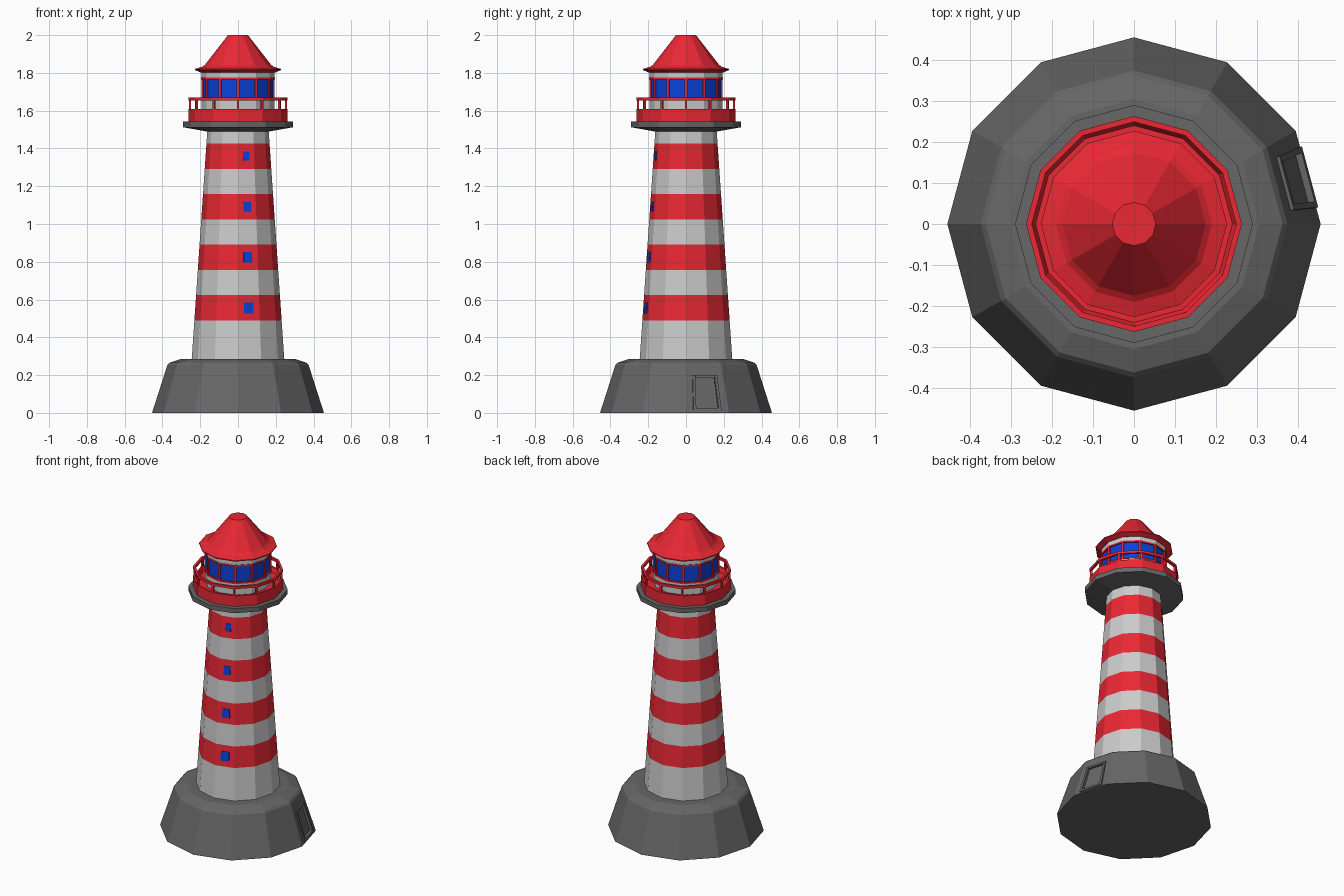
import bpy, bmesh
from math import sin, cos, radians, pi
from mathutils import Vector

if "Cube" in bpy.data.objects:
    bpy.data.objects.remove(bpy.data.objects["Cube"])

N = 12
APO = cos(pi / N)


def material(name, rgb):
    m = bpy.data.materials.new(name)
    m.diffuse_color = (*rgb, 1)
    m.use_nodes = True
    m.node_tree.nodes["Principled BSDF"].inputs["Base Color"].default_value = m.diffuse_color
    return m


RED = material("red_paint", (0.82, 0.021, 0.034))
WHITE = material("white_paint", (0.76, 0.76, 0.76))
DARK = material("dark_stone", (0.135, 0.135, 0.135))
BLUE = material("blue_glass", (0.003, 0.055, 0.7))


def finish(name, bm, mats):
    bmesh.ops.recalc_face_normals(bm, faces=bm.faces)
    me = bpy.data.meshes.new(name)
    bm.to_mesh(me)
    bm.free()
    for m in mats:
        me.materials.append(m)
    ob = bpy.data.objects.new(name, me)
    bpy.context.collection.objects.link(ob)
    return ob


def lathe(name, profile, mats, closed=False):
    """Twelve-sided turned part; several materials alternate up the profile."""
    bm = bmesh.new()
    rings = [[bm.verts.new((r * cos(2 * pi * i / N), r * sin(2 * pi * i / N), z))
              for i in range(N)] for r, z in profile]
    pairs = list(zip(rings, rings[1:]))
    if closed:
        pairs.append((rings[-1], rings[0]))
    else:
        bm.faces.new(rings[0])
        bm.faces.new(rings[-1])
    for k, (a, b) in enumerate(pairs):
        for i in range(N):
            j = (i + 1) % N
            bm.faces.new((a[i], a[j], b[j], b[i])).material_index = k % len(mats)
    return finish(name, bm, mats)


def band(name, r_in, r_out, z0, z1, mat):
    return lathe(name, [(r_in, z0), (r_out, z0), (r_out, z1), (r_in, z1)], [mat], True)


def facet_block(name, angle, radius, bottom, top, d_in, d_out, mat):
    """Block lying on a sloping wall; bottom/top are (z, left, right)."""
    a = radians(angle)
    out, side = Vector((cos(a), sin(a), 0)), Vector((-sin(a), cos(a), 0))
    bm = bmesh.new()
    layers = []
    for d in (-d_in, d_out):
        corners = []
        for z, s in ((bottom[0], bottom[1]), (bottom[0], bottom[2]),
                     (top[0], top[2]), (top[0], top[1])):
            corners.append(bm.verts.new(out * (radius(z) + d) + side * s + Vector((0, 0, z))))
        layers.append(corners)
    a4, b4 = layers
    bm.faces.new(a4)
    bm.faces.new(b4)
    for i in range(4):
        j = (i + 1) % 4
        bm.faces.new((a4[i], a4[j], b4[j], b4[i]))
    return finish(name, bm, [mat])


def ring_of_bars(name, radius, z, size):
    """One upright red bar on every corner of the twelve-sided plan."""
    for i in range(N):
        bm = bmesh.new()
        bmesh.ops.create_cube(bm, size=1)
        bmesh.ops.scale(bm, vec=size, verts=bm.verts)
        bar = finish(f"{name}_{i + 1}", bm, [RED])
        a = 2 * pi * i / N
        bar.location = (radius * cos(a), radius * sin(a), z)
        bar.rotation_euler.z = a


def base_wall(z):
    return (0.455 - 0.081 * z / 0.253) * APO


def tower_r(z):
    return 0.245 + (0.162 - 0.245) * (z - 0.285) / (1.5 - 0.285)


# Stone base with a recessed door
base = lathe("base", [(0.455, 0), (0.374, 0.253), (0.362, 0.266), (0.305, 0.285)], [DARK])
cutter = facet_block("door_cutter", 15, base_wall, (0.025, -0.062, 0.062),
                     (0.185, -0.053, 0.053), 0.008, 0.05, DARK)
cutter.hide_render = True
mod = base.modifiers.new("door_recess", 'BOOLEAN')
mod.operation = 'DIFFERENCE'
mod.object = cutter
mod.solver = 'EXACT'
bpy.context.view_layer.objects.active = base
bpy.ops.object.modifier_apply(modifier=mod.name)
bpy.data.objects.remove(cutter)

# Door frame
for name, lo, hi in (("left", (0.01, -0.077, -0.062), (0.2, -0.067, -0.053)),
                     ("right", (0.01, 0.062, 0.077), (0.2, 0.053, 0.067)),
                     ("sill", (0.01, -0.062, 0.062), (0.025, -0.062, 0.062)),
                     ("lintel", (0.185, -0.053, 0.053), (0.2, -0.053, 0.053))):
    facet_block("door_frame_" + name, 15, base_wall, lo, hi, 0.01, 0.008, DARK)

# Striped tower
heights = [0.28] + [0.49 + 0.1337 * i for i in range(8)] + [1.5]
lathe("tower", [(tower_r(z), z) for z in heights], [WHITE, RED])

# Tower windows, one in each red stripe
for i in range(4):
    z = 0.555 + 0.268 * i
    w, h = 0.026 - 0.003 * i, 0.03 - 0.002 * i
    facet_block(f"tower_window_{i + 1}", -75, lambda q: tower_r(q) * APO,
                (z - h, -w, w), (z + h, -w, w), 0.01, 0.004, BLUE)

# Gallery platform, parapet and railing
lathe("gallery_floor", [(0.165, 1.49), (0.29, 1.512), (0.29, 1.542)], [DARK])
lathe("parapet", [(0.262, 1.54), (0.262, 1.61), (0.25, 1.61), (0.24, 1.585)], [RED])
band("hand_rail", 0.249, 0.263, 1.654, 1.67, RED)
ring_of_bars("rail_post", 0.254, 1.633, (0.012, 0.013, 0.056))

# Lantern room: wall, glass, frame and mullions
lathe("lantern_wall", [(0.193, 1.57), (0.193, 1.657)], [WHITE])
lathe("lantern_glass", [(0.188, 1.65), (0.188, 1.775)], [BLUE])
band("lantern_frame_bottom", 0.18, 0.196, 1.655, 1.665, RED)
band("lantern_frame_top", 0.18, 0.196, 1.766, 1.776, RED)
lathe("lantern_head", [(0.193, 1.774), (0.193, 1.812)], [WHITE])
ring_of_bars("lantern_mullion", 0.188, 1.716, (0.012, 0.014, 0.106))

# Roof with flared eave
lathe("roof", [(0.2, 1.803), (0.227, 1.815), (0.227, 1.821),
               (0.19, 1.832), (0.175, 1.843), (0.053, 2.0)], [RED])
